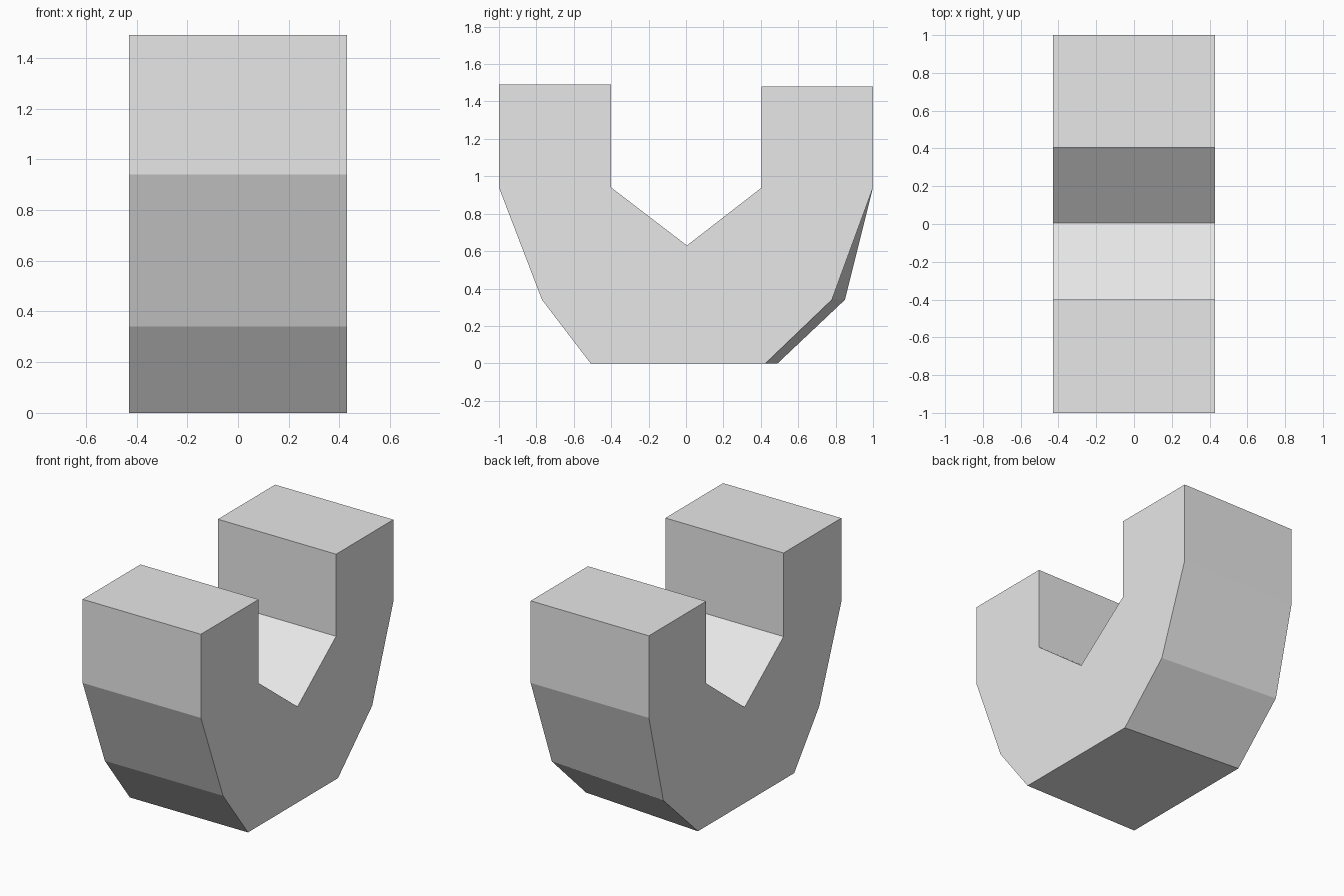
import bpy
import bmesh

cube = bpy.data.objects.get("Cube")
if cube:
    bpy.data.objects.remove(cube, do_unlink=True)

HALF_WIDTH = 0.43

# Side profile as (y, z), running from the front foot round to the front prong
profile = [(-0.51, 0), (0.49, 0), (0.85, 0.34), (1, 0.94), (1, 1.48),
           (0.405, 1.48), (0.405, 0.94), (0.005, 0.63), (-0.40, 0.94),
           (-0.40, 1.49), (-1, 1.49), (-1, 0.94), (-0.77, 0.34)]
# The lower back corners are pulled in on the left side
pulled_in = {1: 0.065, 2: 0.07}

# Cradle block: two matching side outlines joined by a strip of quads
bm = bmesh.new()
right = [bm.verts.new((-HALF_WIDTH, y, z)) for y, z in profile]
left = [bm.verts.new((HALF_WIDTH, y - pulled_in.get(i, 0), z))
        for i, (y, z) in enumerate(profile)]
bm.faces.new(left)
bm.faces.new(right[::-1])
for i in range(len(profile)):
    j = (i + 1) % len(profile)
    bm.faces.new((left[i], right[i], right[j], left[j]))
bmesh.ops.recalc_face_normals(bm, faces=bm.faces)

mesh = bpy.data.meshes.new("u_shaped_cradle")
bm.to_mesh(mesh)
bm.free()
cradle = bpy.data.objects.new("u_shaped_cradle", mesh)
bpy.context.collection.objects.link(cradle)

# Plain light grey over the whole block
grey = bpy.data.materials.new("light_grey")
grey.use_nodes = True
colour = (0.8, 0.8, 0.8, 1)
grey.diffuse_color = colour
grey.node_tree.nodes["Principled BSDF"].inputs["Base Color"].default_value = colour
mesh.materials.append(grey)
